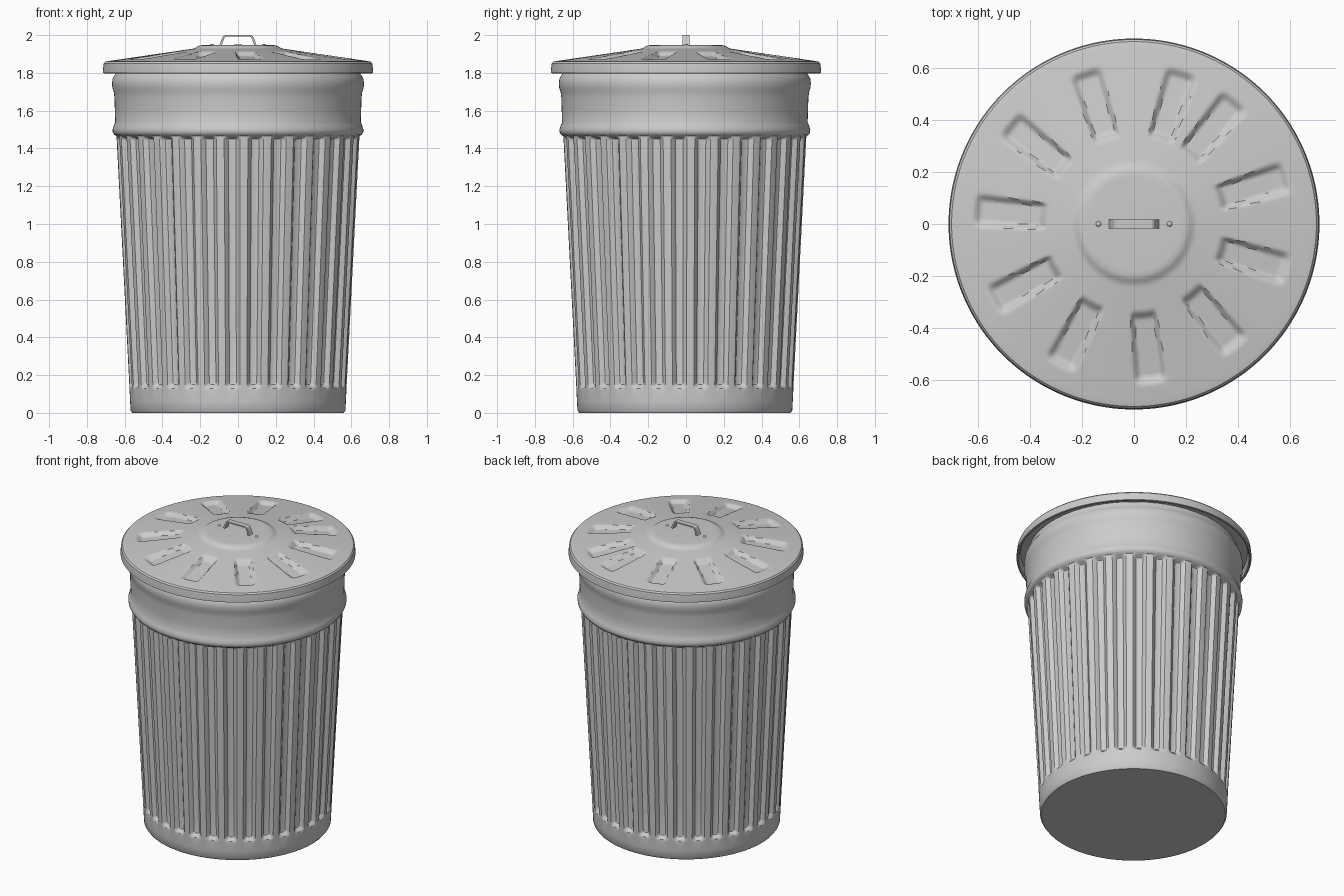
import bpy, bmesh, math
from math import cos, sin, radians, pi

if "Cube" in bpy.data.objects:
    bpy.data.objects.remove(bpy.data.objects["Cube"])

metal = bpy.data.materials.new("galvanised grey")
metal.use_nodes = True
GREY = (0.6, 0.6, 0.6, 1)
metal.diffuse_color = GREY
metal.node_tree.nodes["Principled BSDF"].inputs["Base Color"].default_value = GREY


def smooth(lo, hi, v):
    t = max(0, min(1, (v - lo) / (hi - lo)))
    return t * t * (3 - 2 * t)


def finish(name, bm, angle=35):
    bmesh.ops.recalc_face_normals(bm, faces=bm.faces)
    mesh = bpy.data.meshes.new(name)
    bm.to_mesh(mesh)
    bm.free()
    obj = bpy.data.objects.new(name, mesh)
    bpy.context.collection.objects.link(obj)
    mesh.materials.append(metal)
    bpy.ops.object.select_all(action='DESELECT')
    bpy.context.view_layer.objects.active = obj
    obj.select_set(True)
    bpy.ops.object.shade_smooth_by_angle(angle=radians(angle))
    return obj


def lathe(name, profile, columns, shape):
    """Revolve (r, z) points; shape(r, z, angle) may press in the surface."""
    bm = bmesh.new()
    rings = []
    for r, z in profile:
        ring = []
        for i in range(columns):
            a = 2 * pi * i / columns
            rr, zz = shape(r, z, a)
            ring.append(bm.verts.new((rr * cos(a), rr * sin(a), zz)))
        rings.append(ring)
    for low, high in zip(rings, rings[1:]):
        for i in range(columns):
            j = (i + 1) % columns
            bm.faces.new((low[i], low[j], high[j], high[i]))
    bm.faces.new(rings[0])
    bm.faces.new(rings[-1])
    return finish(name, bm)


# Tapered body with pressed vertical flutes and a rolled collar
FLUTES = 32


def fluted(r, z, a):
    wave = cos(FLUTES * (a + pi / 2 + radians(2.8)))
    ends = smooth(0.125, 0.155, z) * (1 - smooth(1.45, 1.465, z))
    return r - 0.026 * smooth(-0.6, 0.75, wave) * ends, z


def wall(z):
    return 0.568 + 0.0515 * z


heights = [0.012, 0.06, 0.12, 0.13, 0.14, 0.15, 0.16, 0.4, 0.8, 1.2,
           1.44, 1.45, 1.455, 1.46, 1.465]
body_profile = [(0.56, 0)] + [(wall(z), z) for z in heights] + [
    (0.655, 1.472), (0.663, 1.485), (0.664, 1.5), (0.658, 1.52), (0.65, 1.54),
    (0.652, 1.6), (0.654, 1.67), (0.658, 1.7), (0.665, 1.72), (0.667, 1.745),
    (0.664, 1.77), (0.655, 1.785), (0.645, 1.8), (0.64, 1.83)]
body = lathe("bin_body", body_profile, FLUTES * 12, fluted)
body.location.y = -0.006

# Lid with radial pressed dents around a raised centre
DENTS = [radians(107.7 + 33.67 * i) for i in range(10)] + [radians(72.5)]


def dented(r, z, a):
    if z < 1.855 or r > 0.68:
        return r, z
    off = min(abs((a - d + pi) % (2 * pi) - pi) for d in DENTS)
    side = 1 - smooth(0.035 / r, 0.035 / r + 0.055, off)
    radial = smooth(0.335, 0.37, r) * (1 - smooth(0.585, 0.625, r))
    return r, z - 0.022 * side * radial


slope = []
STEPS = 48
for i in range(STEPS + 1):
    r = 0.69 - (0.69 - 0.24) * i / STEPS
    slope.append((r, 1.862 + 0.066 * (0.69 - r) / 0.45))
lid_profile = [(0.64, 1.835), (0.69, 1.835), (0.7, 1.8), (0.708, 1.797), (0.715, 1.8),
               (0.715, 1.815), (0.711, 1.85), (0.703, 1.859)] + slope + [
               (0.225, 1.933), (0.215, 1.941), (0.2, 1.946), (0.18, 1.947), (0.02, 1.949)]
lathe("lid", lid_profile, 360, dented)

# Bent strap handle
path = [(-0.098, 1.945), (-0.088, 1.975), (-0.078, 1.995), (-0.07, 2.0),
        (0.07, 2.0), (0.078, 1.995), (0.088, 1.975), (0.098, 1.945)]
inner = [(x * 0.9, z - 0.008) for x, z in path]
bm = bmesh.new()
loops = []
for outer_pt, inner_pt in zip(path, inner):
    loops.append([bm.verts.new((x, y, z)) for (x, z), y in (
        (outer_pt, -0.018), (outer_pt, 0.018), (inner_pt, 0.018), (inner_pt, -0.018))])
for a, b in zip(loops, loops[1:]):
    for i in range(4):
        j = (i + 1) % 4
        bm.faces.new((a[i], a[j], b[j], b[i]))
bm.faces.new(loops[0])
bm.faces.new(loops[-1])
finish("handle", bm, 30)

# Rivets either side of the handle
for side, label in ((-1, "right"), (1, "left")):
    bm = bmesh.new()
    bmesh.ops.create_uvsphere(bm, u_segments=16, v_segments=8, radius=0.01)
    rivet = finish("rivet_" + label, bm)
    rivet.location = (side * 0.137, 0, 1.948)
    rivet.scale.z = 0.6
